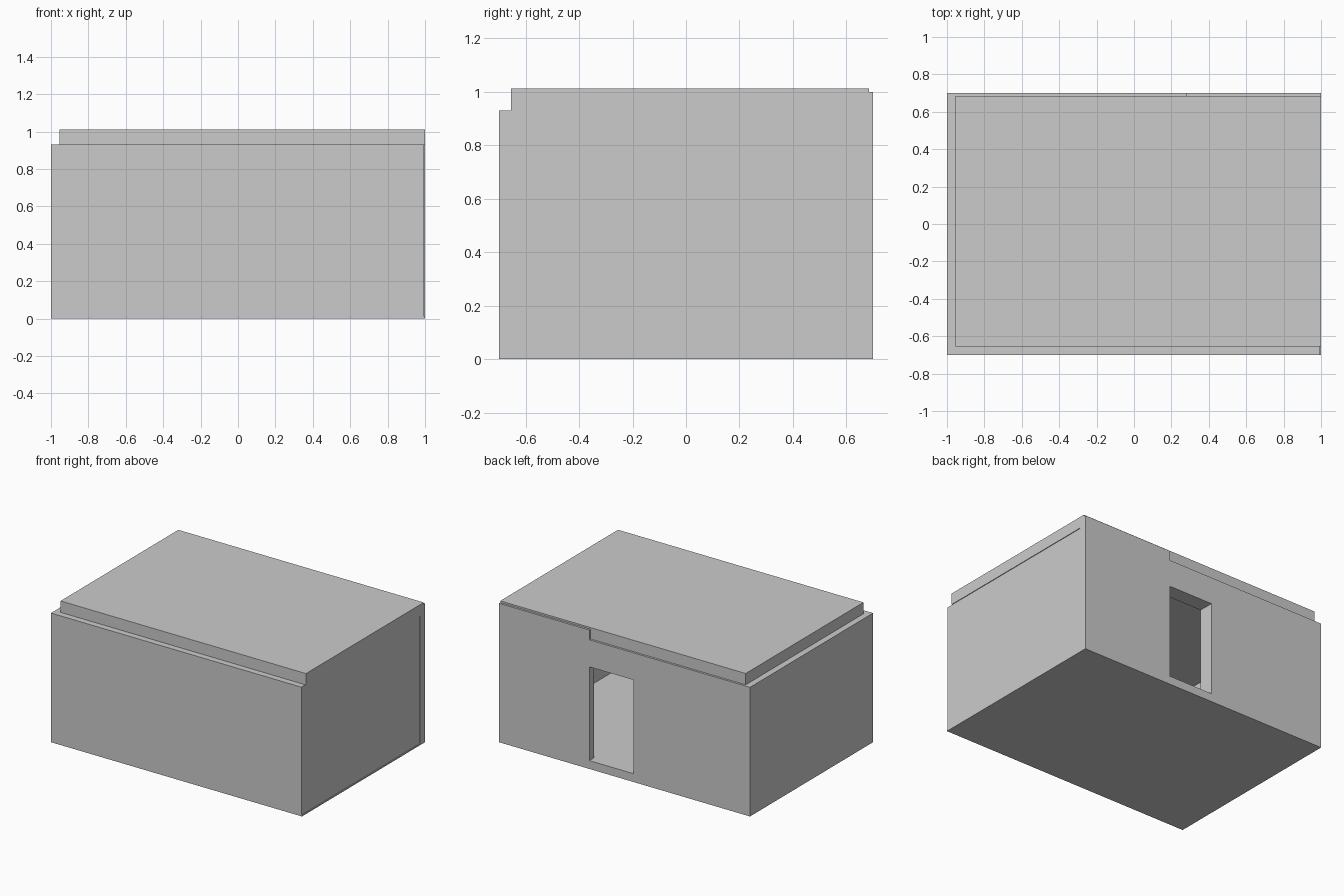
import bpy, bmesh
from mathutils import Vector

if "Cube" in bpy.data.objects:
    bpy.data.objects.remove(bpy.data.objects["Cube"])


def prism(name, profile, lo, hi, axis="z"):
    """Extrude a 2D profile: xy along z, xz along y, or yz along x."""
    place = {"z": lambda a, b, c: Vector((a, b, c)),
             "y": lambda a, b, c: Vector((a, c, b)),
             "x": lambda a, b, c: Vector((c, a, b))}[axis]
    bm = bmesh.new()
    face = bm.faces.new([bm.verts.new(place(a, b, lo)) for a, b in profile])
    top = bmesh.ops.extrude_face_region(bm, geom=[face])["geom"]
    verts = [v for v in top if isinstance(v, bmesh.types.BMVert)]
    bmesh.ops.translate(bm, verts=verts, vec=place(0, 0, hi - lo))
    bmesh.ops.recalc_face_normals(bm, faces=bm.faces)
    mesh = bpy.data.meshes.new(name)
    bm.to_mesh(mesh)
    bm.free()
    ob = bpy.data.objects.new(name, mesh)
    bpy.context.collection.objects.link(ob)
    return ob


def rect(a0, a1, b0, b1):
    return [(a0, b0), (a1, b0), (a1, b1), (a0, b1)]


WALL_TOP = 0.93

# Thick front and left walls, L-shaped in plan
prism("front_and_left_wall",
      [(-1, -.7), (.995, -.7), (.995, -.59), (-.89, -.59), (-.89, .7), (-1, .7)],
      0, WALL_TOP)

# Thick back wall with the doorway cut into its open end
prism("back_wall_with_doorway",
      [(-.89, 0), (.28, 0), (.28, .06), (-.07, .06), (-.07, .735),
       (.28, .735), (.28, WALL_TOP), (-.89, WALL_TOP)], .59, .7, "y")

# Thinner back panel with a raised lip behind the roof
prism("back_panel",
      [(.645, 0), (.7, 0), (.7, 1.0), (.685, 1.0), (.685, WALL_TOP), (.645, WALL_TOP)],
      .28, 1.0, "x")

# Thin right wall, set in slightly from the roof and floor edge
prism("right_wall", rect(.94, .995, -.59, .645), 0, WALL_TOP)
prism("floor_lip", rect(.995, 1.0, -.7, .645), 0, .01)

# Interior floor
prism("floor",
      [(-.89, -.59), (.94, -.59), (.94, .645), (.28, .645), (.28, .59), (-.89, .59)],
      0, .06)

# Roof slab
prism("roof_slab", rect(-.955, 1.0, -.655, .685), WALL_TOP, 1.012)
